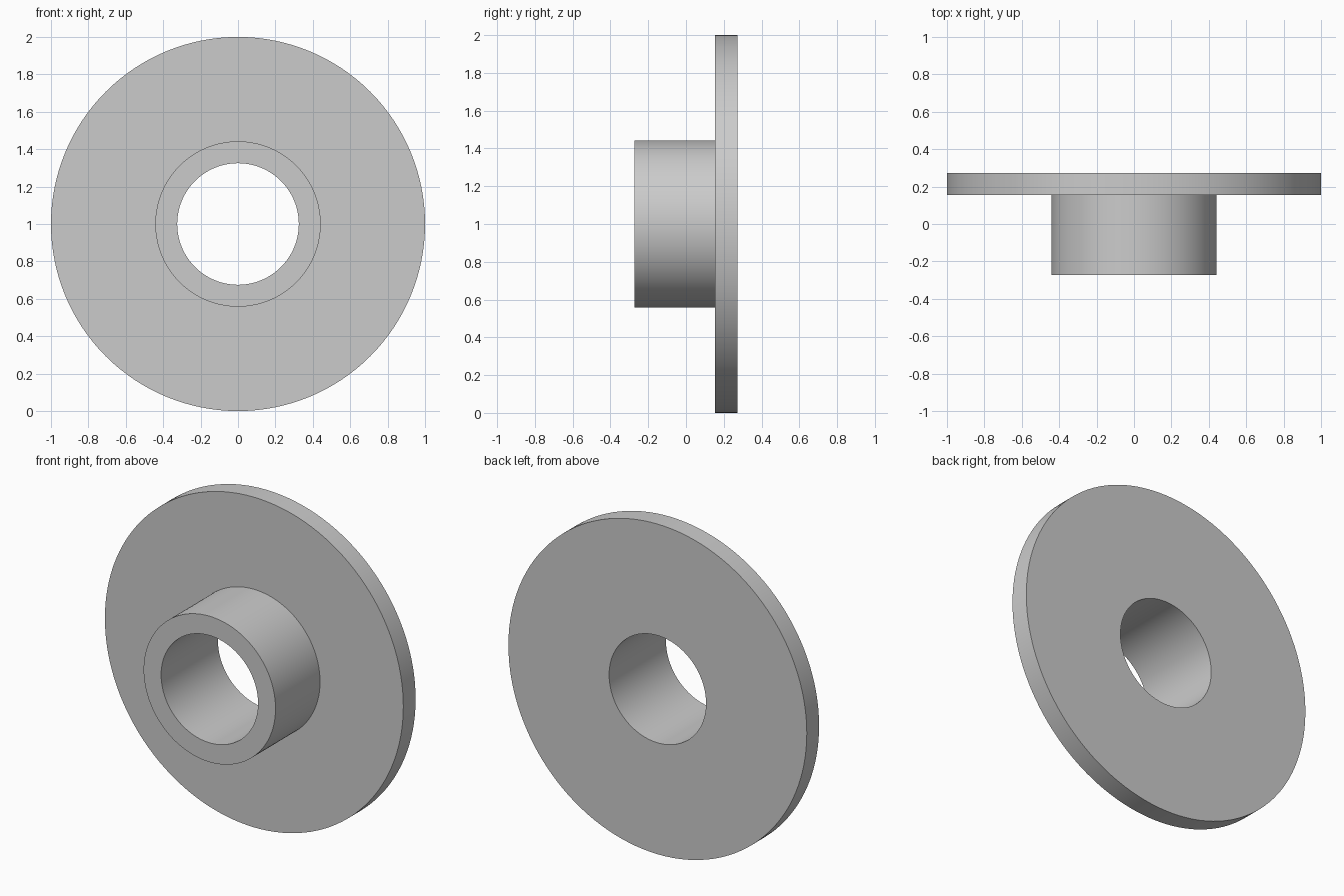
import bpy, bmesh, math
from mathutils import Matrix, Vector

if "Cube" in bpy.data.objects:
    bpy.data.objects.remove(bpy.data.objects["Cube"])

SEGMENTS = 128
HOLE_R, HUB_R, FLANGE_R = 0.325, 0.442, 1.0
FRONT_Y, STEP_Y, BACK_Y = -0.272, 0.154, 0.272

grey = bpy.data.materials.new("light grey")
grey.diffuse_color = (0.6, 0.6, 0.6, 1)
grey.use_nodes = True
grey.node_tree.nodes["Principled BSDF"].inputs["Base Color"].default_value = grey.diffuse_color

# Closed (radius, y) section: hub in front, flange behind, through bore
profile = [(HOLE_R, FRONT_Y), (HUB_R, FRONT_Y), (HUB_R, STEP_Y),
           (FLANGE_R, STEP_Y), (FLANGE_R, BACK_Y), (HOLE_R, BACK_Y)]

# Revolve the section around the y axis
bm = bmesh.new()
verts = [bm.verts.new((r, y, 0)) for r, y in profile]
edges = [bm.edges.new((verts[i], verts[(i + 1) % len(verts)])) for i in range(len(verts))]
bmesh.ops.spin(bm, geom=verts + edges, cent=(0, 0, 0), axis=(0, 1, 0),
               angle=math.tau, steps=SEGMENTS, use_merge=True)
bmesh.ops.remove_doubles(bm, verts=bm.verts, dist=1e-4)
bmesh.ops.recalc_face_normals(bm, faces=bm.faces)
bmesh.ops.transform(bm, matrix=Matrix.Translation(Vector((0, 0, FLANGE_R))), verts=bm.verts)

mesh = bpy.data.meshes.new("flanged_bushing")
bm.to_mesh(mesh)
bm.free()
mesh.materials.append(grey)
bushing = bpy.data.objects.new("flanged_bushing", mesh)
bpy.context.collection.objects.link(bushing)

# Smooth round walls, crisp rims
bpy.context.view_layer.objects.active = bushing
bushing.select_set(True)
bpy.ops.object.shade_smooth_by_angle(angle=math.radians(30))
